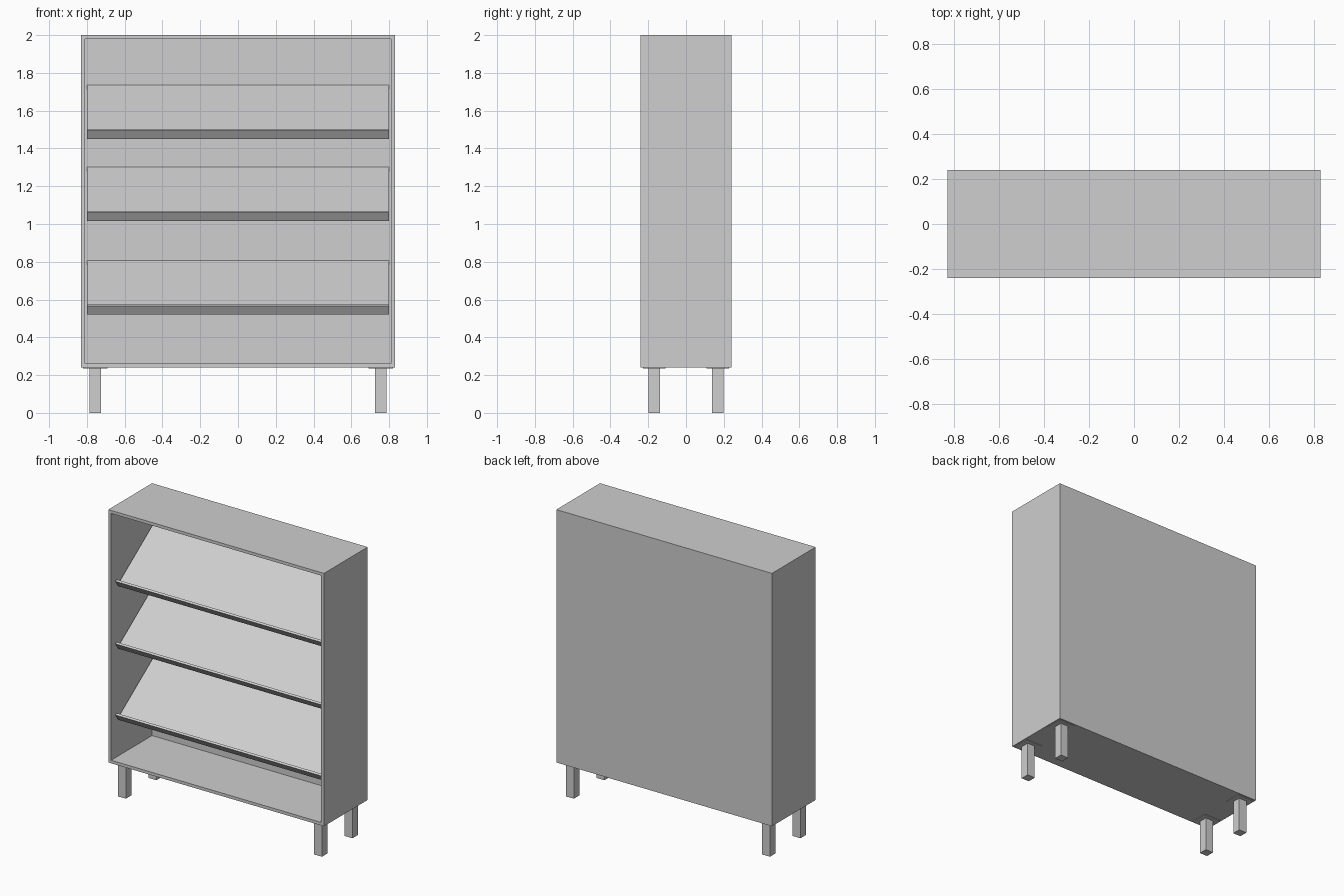
import bpy
import bmesh
from math import radians, sin, cos, tan
from mathutils import Vector

cube = bpy.data.objects.get("Cube")
if cube:
    bpy.data.objects.remove(cube, do_unlink=True)

# Single plain finish
grey = bpy.data.materials.new("light_grey")
grey.use_nodes = True
colour = (0.62, 0.62, 0.62, 1)
grey.diffuse_color = colour
grey.node_tree.nodes["Principled BSDF"].inputs["Base Color"].default_value = colour


def finish(name, bm):
    bmesh.ops.recalc_face_normals(bm, faces=bm.faces)
    mesh = bpy.data.meshes.new(name)
    bm.to_mesh(mesh)
    bm.free()
    mesh.materials.append(grey)
    obj = bpy.data.objects.new(name, mesh)
    bpy.context.collection.objects.link(obj)
    return obj


def box(name, low, high):
    low, high = Vector(low), Vector(high)
    bm = bmesh.new()
    bmesh.ops.create_cube(bm, size=1)
    for v in bm.verts:
        v.co = (low + high) / 2 + v.co * (high - low)
    return finish(name, bm)


def extrude_along_x(name, profile, half):
    bm = bmesh.new()
    face = bm.faces.new([bm.verts.new((-half, y, z)) for y, z in profile])
    new = bmesh.ops.extrude_face_region(bm, geom=[face])["geom"]
    verts = [g for g in new if isinstance(g, bmesh.types.BMVert)]
    bmesh.ops.translate(bm, verts=verts, vec=(2 * half, 0, 0))
    return finish(name, bm)


W, D, BASE, TOP, T = 0.83, 0.24, 0.24, 2.0, 0.03
INNER, BACK = W - T, D - T

# Cabinet carcass: a cube with an inset, pushed-in front opening
carcass = bmesh.new()
bmesh.ops.create_cube(carcass, size=1)
for v in carcass.verts:
    v.co = Vector((v.co.x * 2 * W, v.co.y * 2 * D, (BASE + TOP) / 2 + v.co.z * (TOP - BASE)))
front = min(carcass.faces, key=lambda f: f.calc_center_median().y)
bmesh.ops.inset_region(carcass, faces=[front], thickness=T)
new = bmesh.ops.extrude_face_region(carcass, geom=[front])["geom"]
bmesh.ops.delete(carcass, geom=[front], context="FACES_ONLY")
for g in new:
    if isinstance(g, bmesh.types.BMVert):
        g.co.y = BACK
finish("cabinet_carcass", carcass)

# Sloping display shelves, each with a raised stop along its lower edge
SLOPE = radians(35)
ALONG = Vector((cos(SLOPE), sin(SLOPE)))
DOWN = Vector((sin(SLOPE), -cos(SLOPE)))
LIP, BOARD, STOP = 0.041, 0.014, 0.015


def up_to_back(p):
    return Vector((BACK, p.y + (BACK - p.x) * tan(SLOPE)))


for level, z in (("upper", 1.495), ("middle", 1.06), ("lower", 0.565)):
    tip = Vector((-0.205, z))
    toe = tip + DOWN * (LIP + BOARD)
    stop_top = tip + ALONG * STOP
    stop_foot = stop_top + DOWN * LIP
    profile = [tip, toe, up_to_back(toe), up_to_back(stop_foot), stop_foot, stop_top]
    extrude_along_x(level + "_shelf", profile, INNER)

# Square legs with thin mounting plates
for side, sx in (("left", 1), ("right", -1)):
    for end, sy in (("front", -1), ("back", 1)):
        x, y = sx * 0.755, sy * 0.168
        box(f"{end}_{side}_leg", (x - 0.03, y - 0.03, 0), (x + 0.03, y + 0.03, BASE))
        box(f"{end}_{side}_leg_plate", (x - 0.065, y - 0.06, BASE - 0.004),
            (x + 0.065, y + 0.06, BASE + 0.002))
